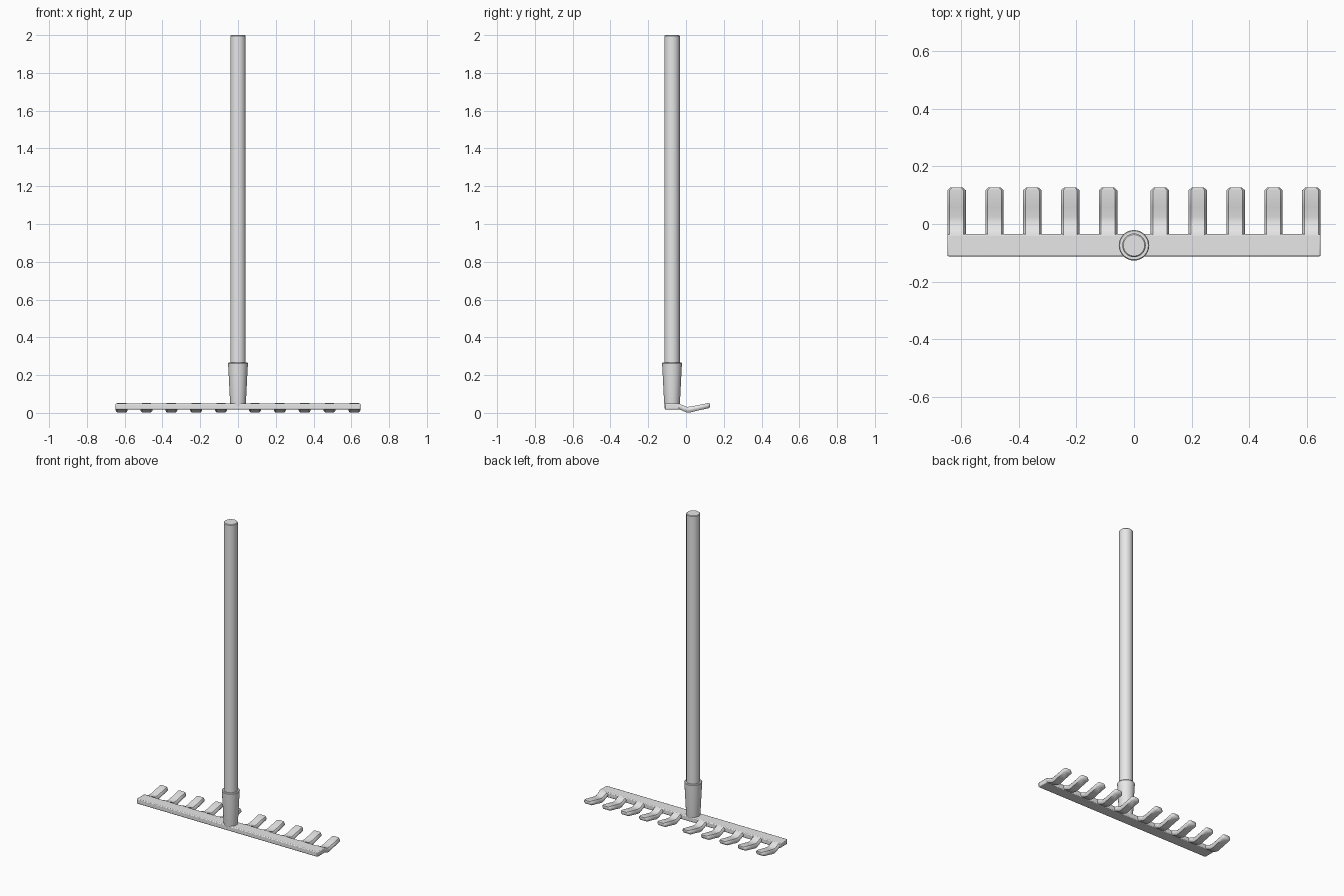
import bpy, bmesh, math

cube = bpy.data.objects.get("Cube")
if cube:
    bpy.data.objects.remove(cube, do_unlink=True)

# One light grey for the whole tool
grey = bpy.data.materials.new("light_grey")
grey.use_nodes = True
colour = (0.8, 0.8, 0.8, 1)
grey.diffuse_color = colour
grey.node_tree.nodes["Principled BSDF"].inputs["Base Color"].default_value = colour

SHAFT_Y = -0.074


def finish(name, bm, angle=40):
    bmesh.ops.recalc_face_normals(bm, faces=bm.faces)
    mesh = bpy.data.meshes.new(name)
    bm.to_mesh(mesh)
    bm.free()
    mesh.materials.append(grey)
    obj = bpy.data.objects.new(name, mesh)
    bpy.context.collection.objects.link(obj)
    bpy.ops.object.select_all(action="DESELECT")
    obj.select_set(True)
    bpy.context.view_layer.objects.active = obj
    bpy.ops.object.shade_smooth_by_angle(angle=math.radians(angle))
    return obj


def loft(bm, rings):
    """Skin a list of equal point rings and cap both ends."""
    loops = [[bm.verts.new(p) for p in ring] for ring in rings]
    n = len(loops[0])
    for a, b in zip(loops, loops[1:]):
        for i in range(n):
            j = (i + 1) % n
            bm.faces.new((a[i], a[j], b[j], b[i]))
    bm.faces.new(loops[0])
    bm.faces.new(loops[-1])


def turned(name, profile, sides=32):
    """Round part on the shaft axis from (radius, z) pairs."""
    bm = bmesh.new()
    steps = [2 * math.pi * i / sides for i in range(sides)]
    loft(bm, [[(r * math.cos(a), SHAFT_Y + r * math.sin(a), z) for a in steps]
              for r, z in profile])
    return finish(name, bm)


# Long handle and the tapered socket that holds it
turned("handle", [(0.041, 0.1), (0.041, 1.996), (0.037, 2.0)])
turned("socket", [(0.038, 0.03), (0.042, 0.055), (0.051, 0.235),
                  (0.053, 0.262), (0.050, 0.266), (0.042, 0.266)])

# Crossbar
bm = bmesh.new()
bmesh.ops.create_cube(bm, size=1)
for v in bm.verts:
    v.co = (v.co.x * 1.296, SHAFT_Y + v.co.y * 0.077, 0.034 + v.co.z * 0.032)
bar = finish("crossbar", bm)
bevel = bar.modifiers.new("soft_edges", "BEVEL")
bevel.width = 0.005
bevel.segments = 2

# Tines: dip behind the bar, then curl up to a blunt tip
# Each station: y, centre z, half width, half thickness
stations = [(-0.06, 0.034, 0.032, 0.014), (-0.036, 0.034, 0.032, 0.015),
            (-0.018, 0.026, 0.032, 0.015), (0.004, 0.017, 0.032, 0.015),
            (0.024, 0.018, 0.032, 0.015), (0.06, 0.026, 0.032, 0.014),
            (0.117, 0.038, 0.032, 0.014), (0.127, 0.040, 0.021, 0.010)]
section = [(1, -0.3), (1, 0.3), (0.75, 1), (-0.75, 1),
           (-1, 0.3), (-1, -0.3), (-0.75, -1), (0.75, -1)]
bm = bmesh.new()
for i in range(5):
    x = 0.09 + i * 0.1315
    loft(bm, [[(x + u * w, y, z + v * t) for u, v in section]
              for y, z, w, t in stations])
tines = finish("tines", bm, 50)
tines.modifiers.new("both_sides", "MIRROR")
